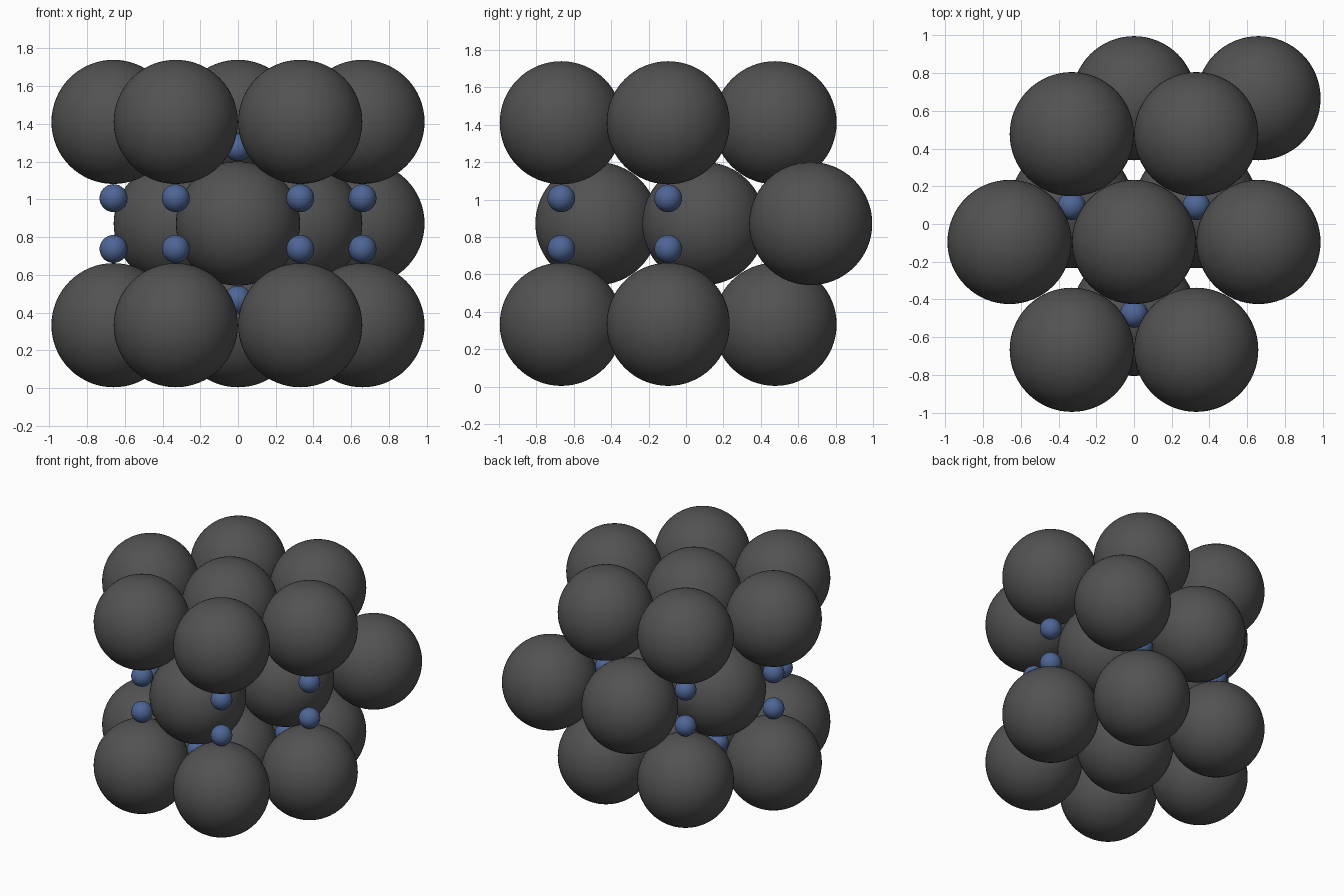
import bpy
from math import sqrt

if "Cube" in bpy.data.objects:
    bpy.data.objects.remove(bpy.data.objects["Cube"])

A = 0.66                 # spacing of touching large spheres
R_BIG, R_SMALL = 0.329, 0.074
ROW = A * sqrt(3) / 2    # distance between rows in a layer
OFF = A / (2 * sqrt(3))  # shift of the middle layer
STEP = A * sqrt(2 / 3)   # distance between layers
SITE = STEP * 0.75       # large sphere to small sphere, vertically
Y0 = -(2 * ROW + OFF) / 2
Z = [0.333 + i * STEP for i in range(3)]


def material(name, color):
    m = bpy.data.materials.new(name)
    m.diffuse_color = color
    m.use_nodes = True
    m.node_tree.nodes["Principled BSDF"].inputs["Base Color"].default_value = m.diffuse_color
    return m


def sphere_mesh(name, radius, segs, mat):
    bpy.ops.mesh.primitive_uv_sphere_add(segments=segs, ring_count=segs // 2, radius=radius)
    ob = bpy.context.object
    bpy.ops.object.shade_smooth()
    mesh = ob.data
    mesh.name = name
    mesh.materials.append(mat)
    mesh.use_fake_user = True
    bpy.data.objects.remove(ob)
    return mesh


def place(name, mesh, x, y, z):
    ob = bpy.data.objects.new(name, mesh)
    ob.location = (x, y, z)
    bpy.context.collection.objects.link(ob)


big = sphere_mesh("large_sphere", R_BIG, 64, material("dark_grey", (0.085, 0.085, 0.085, 1)))
small = sphere_mesh("small_sphere", R_SMALL, 32, material("blue", (0.075, 0.13, 0.30, 1)))

# Seven-sphere hexagon used by the bottom and top layers
hexagon = [(x * A, Y0 + row * ROW)
           for row, xs in enumerate([(-.5, .5), (-1, 0, 1), (-.5, .5)]) for x in xs]
# Middle layer sits in the hollows: inner three, plus two at the back
inner = [(0, Y0 + OFF), (-A / 2, Y0 + OFF + ROW), (A / 2, Y0 + OFF + ROW)]
back = [(0, Y0 + OFF + 2 * ROW), (A, Y0 + OFF + 2 * ROW)]

for x, y in hexagon:
    place("bottom_large_sphere", big, x, y, Z[0])
    place("top_large_sphere", big, x, y, Z[2])
    # small spheres between the outer layers
    place("lower_small_sphere", small, x, y, Z[0] + SITE)
    place("upper_small_sphere", small, x, y, Z[2] - SITE)

for x, y in inner + back:
    place("middle_large_sphere", big, x, y, Z[1])

# small spheres above and below the inner three
for x, y in inner:
    for s in (-1, 1):
        place("inner_small_sphere", small, x, y, Z[1] + s * SITE)
